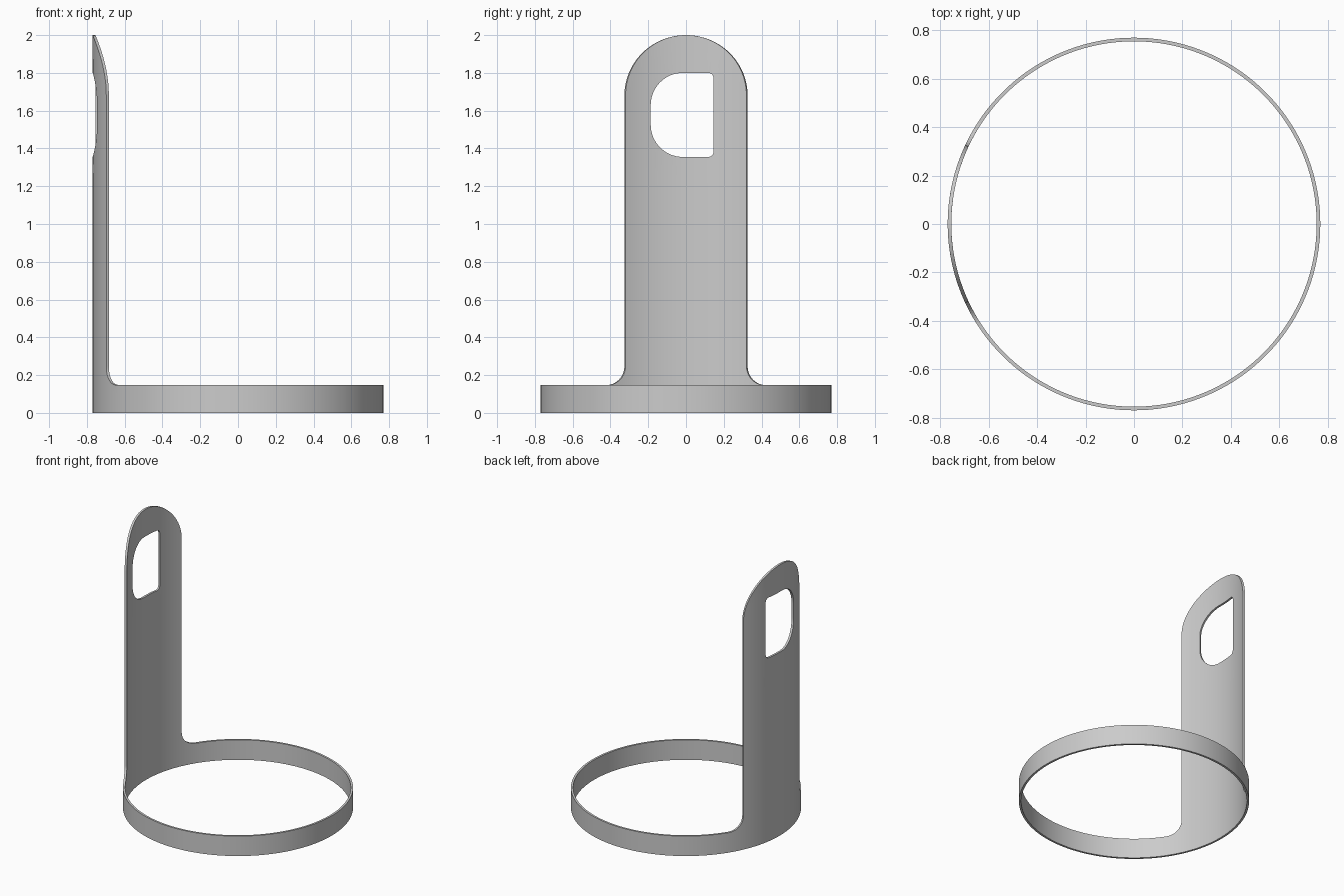
import bpy, bmesh
from math import pi, sin, cos, asin, radians

cube = bpy.data.objects.get("Cube")
if cube:
    bpy.data.objects.remove(cube, do_unlink=True)

OUTER, WALL = 0.77, 0.015
RING_H = 0.147
STRIPS = 160

grey = bpy.data.materials.new("satin grey")
grey.use_nodes = True
grey.diffuse_color = (0.6, 0.6, 0.6, 1)
grey.node_tree.nodes["Principled BSDF"].inputs["Base Color"].default_value = (0.6, 0.6, 0.6, 1)


def arc(cy, cz, ry, rz, start, end, n=12):
    """Elliptical arc in the (y, z) plane, angles in degrees."""
    steps = [radians(start + (end - start) * i / n) for i in range(n + 1)]
    return [(cy + ry * cos(a), cz + rz * sin(a)) for a in steps]


def unwrap(points):
    """Turn widths across the panel into angles around the ring."""
    return [(asin(y / (OUTER - WALL)), z) for y, z in points]


def rolled_sheet(name, loops):
    """Fill flat loops, slice into strips, roll into a cylinder and thicken."""
    bm = bmesh.new()
    for loop in loops:
        verts = [bm.verts.new((u, z, 0)) for u, z in loop]
        for a, b in zip(verts, verts[1:] + verts[:1]):
            bm.edges.new((a, b))
    bmesh.ops.triangle_fill(bm, edges=bm.edges[:], use_beauty=True)
    for i in range(1, STRIPS):
        bmesh.ops.bisect_plane(bm, geom=bm.verts[:] + bm.edges[:] + bm.faces[:], dist=1e-5,
                               plane_co=(-pi + 2 * pi * i / STRIPS, 0, 0), plane_no=(1, 0, 0))
    for v in bm.verts:
        u, z = v.co.x, v.co.y
        v.co = (-OUTER * cos(u), OUTER * sin(u), z)
    bmesh.ops.remove_doubles(bm, verts=bm.verts[:], dist=1e-4)
    bm.normal_update()
    for f in bm.faces:
        c = f.calc_center_median()
        if f.normal.x * c.x + f.normal.y * c.y < 0:
            f.normal_flip()
    mesh = bpy.data.meshes.new(name)
    bm.to_mesh(mesh)
    bm.free()
    mesh.materials.append(grey)
    obj = bpy.data.objects.new(name, mesh)
    bpy.context.collection.objects.link(obj)
    solid = obj.modifiers.new("wall", "SOLIDIFY")
    solid.thickness = WALL
    solid.offset = -1
    bpy.ops.object.select_all(action="DESELECT")
    obj.select_set(True)
    bpy.context.view_layer.objects.active = obj
    bpy.ops.object.modifier_apply(modifier="wall")
    bpy.ops.object.shade_smooth_by_angle(angle=radians(30))
    return obj


# Ring band with the tall round-topped panel flaring out of it
panel = (arc(0.415, 0.247, 0.095, 0.1, 270, 180)
         + arc(0, 1.68, 0.32, 0.32, 0, 180, 48)
         + arc(-0.415, 0.247, 0.095, 0.1, 0, -90))
outline = [(-pi, 0), (pi, 0), (pi, RING_H)] + unwrap(panel) + [(-pi, RING_H)]

# Window opening: broad curves on one side, tight corners on the other
window = unwrap(arc(0.118, 1.772, 0.028, 0.028, 0, 90, 6)
                + arc(-0.017, 1.63, 0.17, 0.17, 90, 180, 16)
                + arc(-0.017, 1.525, 0.17, 0.17, 180, 270, 16)
                + arc(0.118, 1.383, 0.028, 0.028, 270, 360, 6))

rolled_sheet("ring_and_panel", [outline, window])
